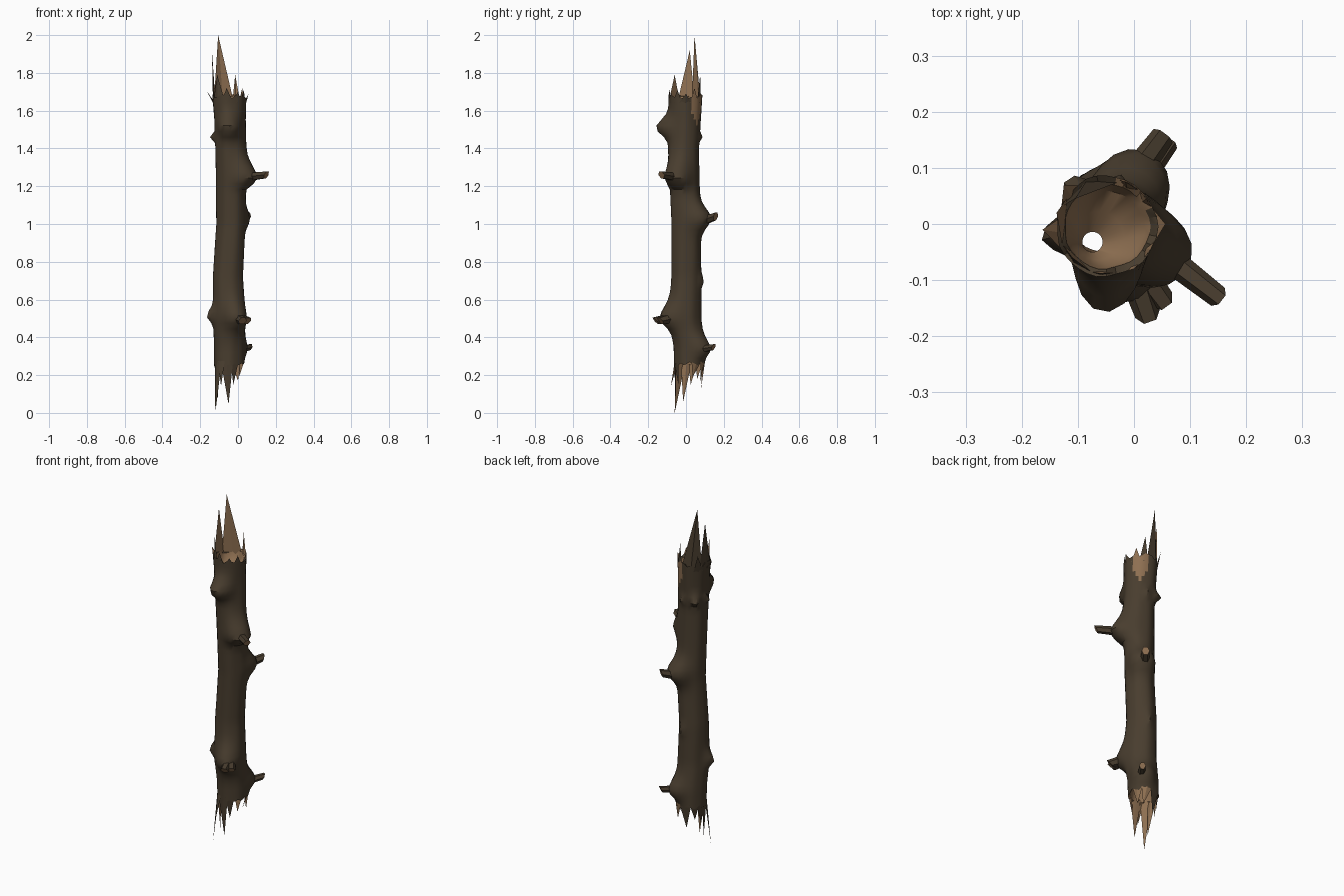
import bpy, bmesh, math, random
from mathutils import Vector

random.seed(4)
if "Cube" in bpy.data.objects:
    bpy.data.objects.remove(bpy.data.objects["Cube"])


def material(name, rgb):
    m = bpy.data.materials.new(name)
    m.use_nodes = True
    m.diffuse_color = (*rgb, 1)
    bsdf = m.node_tree.nodes["Principled BSDF"]
    bsdf.inputs["Base Color"].default_value = (*rgb, 1)
    bsdf.inputs["Roughness"].default_value = 0.9
    return m


MATS = [material("dark bark", (0.066, 0.047, 0.028)),
        material("bare wood", (0.27, 0.16, 0.083))]
BARK, WOOD = 0, 1
COLS = 32
LOW, HIGH = 0.26, 1.675

# Trunk spine: height, centre x, centre y, radius
SPINE = [(0.2, -0.048, 0.02, 0.08), (0.35, -0.048, 0.015, 0.08),
         (0.5, -0.045, -0.005, 0.085), (0.72, -0.052, 0, 0.079),
         (1.0, -0.036, 0, 0.077), (1.4, -0.04, -0.012, 0.081),
         (1.55, -0.045, -0.005, 0.083), (1.72, -0.05, -0.004, 0.092)]

# Knots: angle, height, swell, angular width, spread above, spread below
KNOTS = [(-92, 1.51, 0.07, 32, 0.06, 0.05), (-28, 1.235, 0.076, 42, 0.1, 0.035),
         (64, 1.03, 0.066, 44, 0.07, 0.065), (-68, 0.5, 0.058, 36, 0.085, 0.055),
         (54, 0.34, 0.053, 36, 0.07, 0.05), (190, 0.51, 0.037, 18, 0.05, 0.035),
         (178, 1.46, 0.028, 12, 0.02, 0.02), (130, 1.46, 0.038, 16, 0.03, 0.02),
         (80, 1.46, 0.02, 12, 0.02, 0.02), (75, 0.7, 0.016, 15, 0.03, 0.03)]


def spine(z):
    z = min(max(z, SPINE[0][0]), SPINE[-1][0])
    for a, b in zip(SPINE, SPINE[1:]):
        if z <= b[0]:
            t = (z - a[0]) / (b[0] - a[0])
            return [p + (q - p) * t for p, q in zip(a[1:], b[1:])]


def surface(deg, z, scale=1.0):
    """Point on the bark at an angle and height."""
    cx, cy, r = spine(z)
    a = math.radians(deg)
    r *= 1 + 0.02 * math.sin(3 * a + 5 * z) + 0.015 * math.sin(7 * a - 3 * z)
    for ang, kz, swell, width, up, down in KNOTS:
        da = ((deg - ang + 180) % 360 - 180) / width
        dz = (z - kz) / (up if z > kz else down)
        r += swell * math.exp(-da * da - dz * dz)
    return Vector((cx + r * scale * math.cos(a), cy + r * scale * math.sin(a), z))


def finish(name, bm, angle=35):
    bmesh.ops.recalc_face_normals(bm, faces=bm.faces)
    mesh = bpy.data.meshes.new(name)
    bm.to_mesh(mesh)
    bm.free()
    for m in MATS:
        mesh.materials.append(m)
    ob = bpy.data.objects.new(name, mesh)
    bpy.context.collection.objects.link(ob)
    bpy.ops.object.select_all(action="DESELECT")
    ob.select_set(True)
    bpy.context.view_layer.objects.active = ob
    bpy.ops.object.shade_smooth_by_angle(angle=math.radians(angle))


# Hollow trunk: outer rings upward, then cavity rings back down
def build_trunk():
    bm = bmesh.new()
    angles = [i * 360 / COLS for i in range(COLS)]
    top = [HIGH + random.uniform(-0.012, 0.015) for _ in angles]
    bottom = [LOW + random.uniform(-0.015, 0.01) for _ in angles]
    hole = Vector((-0.074, -0.032, 0))
    rows = [[surface(a, z) for a, z in zip(angles, bottom)]]
    steps = 46
    for i in range(1, steps):
        z = LOW + (HIGH - LOW) * i / steps
        rows.append([surface(a, z) for a in angles])
    rows.append([surface(a, z) for a, z in zip(angles, top)])
    outer = len(rows)

    def cavity(z, mix):
        ring = []
        for a in angles:
            wall = surface(a, z, 0.83)
            r = math.radians(a)
            tube = hole + Vector((0.018 * math.cos(r), 0.018 * math.sin(r), z))
            ring.append(wall.lerp(tube, mix))
        return ring

    rows.append([surface(a, z - 0.01, 0.85) for a, z in zip(angles, top)])
    rows += [cavity(z, m) for z, m in
             ((1.63, 0.1), (1.6, 0.55), (1.57, 1), (0.4, 1), (0.36, 0.5), (0.31, 0.1))]
    rows.append([surface(a, z + 0.01, 0.88) for a, z in zip(angles, bottom)])

    grid = [[bm.verts.new(p) for p in row] for row in rows]
    for j in range(len(grid)):
        nxt = grid[(j + 1) % len(grid)]
        for i in range(COLS):
            k = (i + 1) % COLS
            f = bm.faces.new((grid[j][i], grid[j][k], nxt[k], nxt[i]))
            off = abs(angles[i] + 180 / COLS - 52)
            # Stripped patch below the broken top; the upper lip stays bark
            bare = off < 30 and f.calc_center_median().z > 1.53 + 0.0025 * off
            f.material_index = WOOD if j >= outer or bare else BARK
    finish("hollow_trunk", bm)


# Splinter: bark outside (or stripped), bare wood inside, pulled to a sharp tip
def splinter(name, deg, half, base, tip, skin):
    bm = bmesh.new()
    left, right = (bm.verts.new(surface(deg + s * half, base)) for s in (-1, 1))
    outer = bm.verts.new(surface(deg, base))
    inner = bm.verts.new(surface(deg, base, 0.86))
    end = bm.verts.new(tip)
    for verts, mat in (((left, outer, end), skin), ((outer, right, end), skin),
                       ((right, inner, end), WOOD), ((inner, left, end), WOOD),
                       ((left, inner, right, outer), WOOD)):
        bm.faces.new(verts).material_index = mat
    finish(name, bm, 20)


# Snapped twig: six sides, tapered, bare end cut back underneath
def twig(name, start, tip, radius):
    bm = bmesh.new()
    start, tip = Vector(start), Vector(tip)
    axis = (tip - start).normalized()
    rot = axis.to_track_quat("Z", "Y")
    rings = []
    for centre, r, slant in ((start, radius * 1.2, 0), (tip, radius, 0.6)):
        ring = []
        for i in range(6):
            a = i * math.pi / 3
            off = rot @ Vector((r * math.cos(a), r * math.sin(a), 0))
            ring.append(bm.verts.new(centre + off + axis * off.z * slant))
        rings.append(ring)
    for i in range(6):
        k = (i + 1) % 6
        bm.faces.new((rings[0][i], rings[0][k], rings[1][k], rings[1][i]))
    bm.faces.new(rings[0])
    bm.faces.new(rings[1]).material_index = WOOD
    finish(name, bm)


build_trunk()

# Splinters: angle, half width, tip, outer skin
TOP = [(114, 42, (-0.105, 0.045, 2.0), BARK), (176, 32, (-0.138, 0.02, 1.92), BARK),
       (62, 16, (-0.015, 0.075, 1.79), BARK), (228, 30, (-0.11, -0.06, 1.79), BARK),
       (190, 20, (-0.163, -0.01, 1.7), BARK), (0, 22, (0.056, 0.0, 1.69), BARK),
       (35, 18, (0.022, 0.045, 1.72), WOOD), (300, 22, (0.0, -0.08, 1.7), BARK),
       (264, 22, (-0.06, -0.088, 1.72), BARK), (330, 20, (0.03, -0.045, 1.71), BARK),
       (142, 18, (-0.125, 0.07, 1.74), BARK)]
for n, (deg, half, tip, skin) in enumerate(TOP):
    splinter(f"top_splinter_{n + 1}", deg, half, 1.64, tip, skin)

BOTTOM = [(218, 24, (-0.12, -0.06, 0.0), BARK), (262, 24, (-0.05, -0.055, 0.045), BARK),
          (192, 22, (-0.105, -0.015, 0.06), BARK), (240, 14, (-0.09, -0.08, 0.14), BARK),
          (294, 18, (-0.025, -0.04, 0.15), BARK), (165, 20, (-0.115, 0.025, 0.15), BARK),
          (138, 20, (-0.1, 0.06, 0.18), BARK), (100, 24, (-0.06, 0.08, 0.13), BARK),
          (64, 20, (0.0, 0.075, 0.17), WOOD), (28, 20, (0.005, 0.035, 0.19), WOOD)]
for n, (deg, half, tip, skin) in enumerate(BOTTOM):
    splinter(f"bottom_splinter_{n + 1}", deg, half, 0.275, tip, skin)

twig("upper_left_twig", (0.06, -0.06, 1.25), (0.15, -0.13, 1.26), 0.02)
twig("middle_back_twig", (0.01, 0.1, 1.02), (0.052, 0.157, 1.04), 0.021)
twig("lower_front_twig", (0.0, -0.09, 0.5), (0.024, -0.16, 0.487), 0.023)
twig("lower_front_stub", (0.01, -0.08, 0.5), (0.05, -0.135, 0.487), 0.022)
twig("lower_back_twig", (0.01, 0.07, 0.335), (0.063, 0.145, 0.348), 0.017)
